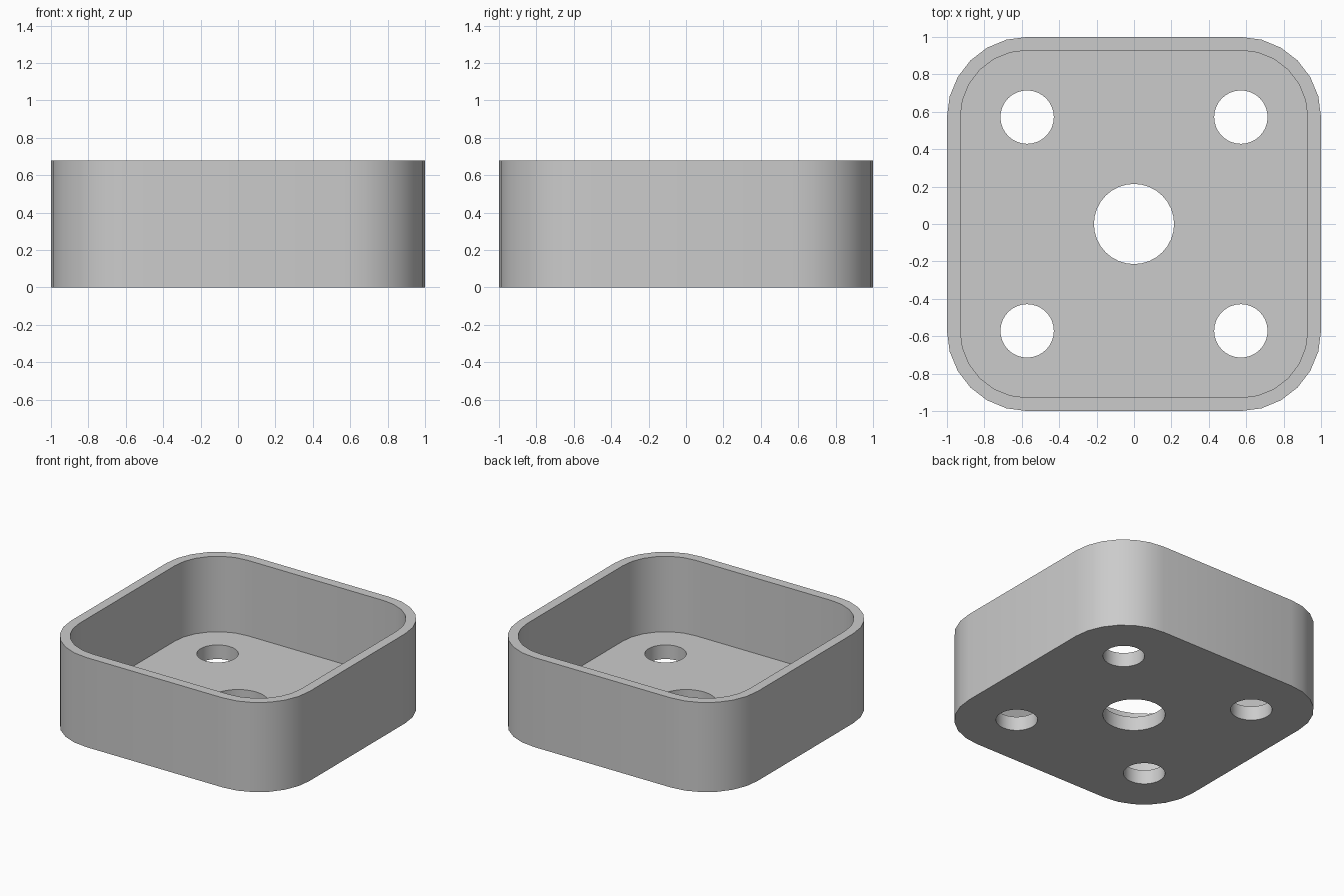
import bpy
import bmesh
from math import cos, sin, pi
from mathutils import Vector

cube = bpy.data.objects.get("Cube")
if cube:
    bpy.data.objects.remove(cube, do_unlink=True)

UNIT = 1 / 14          # the tray is 28 units wide
HEIGHT = 9.5 * UNIT
FLOOR = 1.5 * UNIT
CORNER = 8 * UNIT      # corner arc centres, shared with the small holes

grey = bpy.data.materials.new("light_grey")
grey.use_nodes = True
colour = (0.6, 0.6, 0.6, 1)
grey.diffuse_color = colour
grey.node_tree.nodes["Principled BSDF"].inputs["Base Color"].default_value = colour

bm = bmesh.new()


def ring(points, z):
    """Closed loop of vertices and edges at height z."""
    verts = [bm.verts.new((x, y, z)) for x, y in points]
    edges = [bm.edges.new((a, b)) for a, b in zip(verts, verts[1:] + verts[:1])]
    return verts, edges


def wall(low, high):
    """Band of quads between two matching rings."""
    a, b = low[0], high[0]
    for i in range(len(a)):
        j = (i + 1) % len(a)
        bm.faces.new((a[i], a[j], b[j], b[i]))


def rounded_square(radius, steps=6):
    points = []
    for quarter, (sx, sy) in enumerate(((1, 1), (-1, 1), (-1, -1), (1, -1))):
        for k in range(steps + 1):
            a = (quarter + k / steps) * pi / 2
            points.append((sx * CORNER + radius * cos(a), sy * CORNER + radius * sin(a)))
    return points


def circle(cx, cy, radius, sides=32):
    return [(cx + radius * cos(2 * pi * i / sides), cy + radius * sin(2 * pi * i / sides))
            for i in range(sides)]


def fill(rings, normal):
    bmesh.ops.triangle_fill(bm, edges=[e for r in rings for e in r[1]],
                            use_beauty=True, normal=Vector((0, 0, normal)))


# Outer wall, rim and inner wall
outer, inner = rounded_square(6 * UNIT), rounded_square(5 * UNIT)
outer_low, outer_high = ring(outer, 0), ring(outer, HEIGHT)
inner_low, inner_high = ring(inner, FLOOR), ring(inner, HEIGHT)
wall(outer_low, outer_high)
wall(outer_high, inner_high)
wall(inner_high, inner_low)

# Centre hole and four corner holes through the floor
holes = [circle(0, 0, 3 * UNIT)]
holes += [circle(sx * CORNER, sy * CORNER, 2 * UNIT) for sx in (-1, 1) for sy in (-1, 1)]
holes_low = [ring(h, 0) for h in holes]
holes_high = [ring(h, FLOOR) for h in holes]
for low, high in zip(holes_low, holes_high):
    wall(low, high)

# Underside and inside floor
fill([outer_low] + holes_low, -1)
fill([inner_low] + holes_high, 1)
bmesh.ops.recalc_face_normals(bm, faces=bm.faces[:])

mesh = bpy.data.meshes.new("tray")
bm.to_mesh(mesh)
bm.free()
mesh.materials.append(grey)
tray = bpy.data.objects.new("tray", mesh)
bpy.context.collection.objects.link(tray)

for obj in bpy.context.selected_objects:
    obj.select_set(False)
tray.select_set(True)
bpy.context.view_layer.objects.active = tray
bpy.ops.object.shade_smooth_by_angle()
